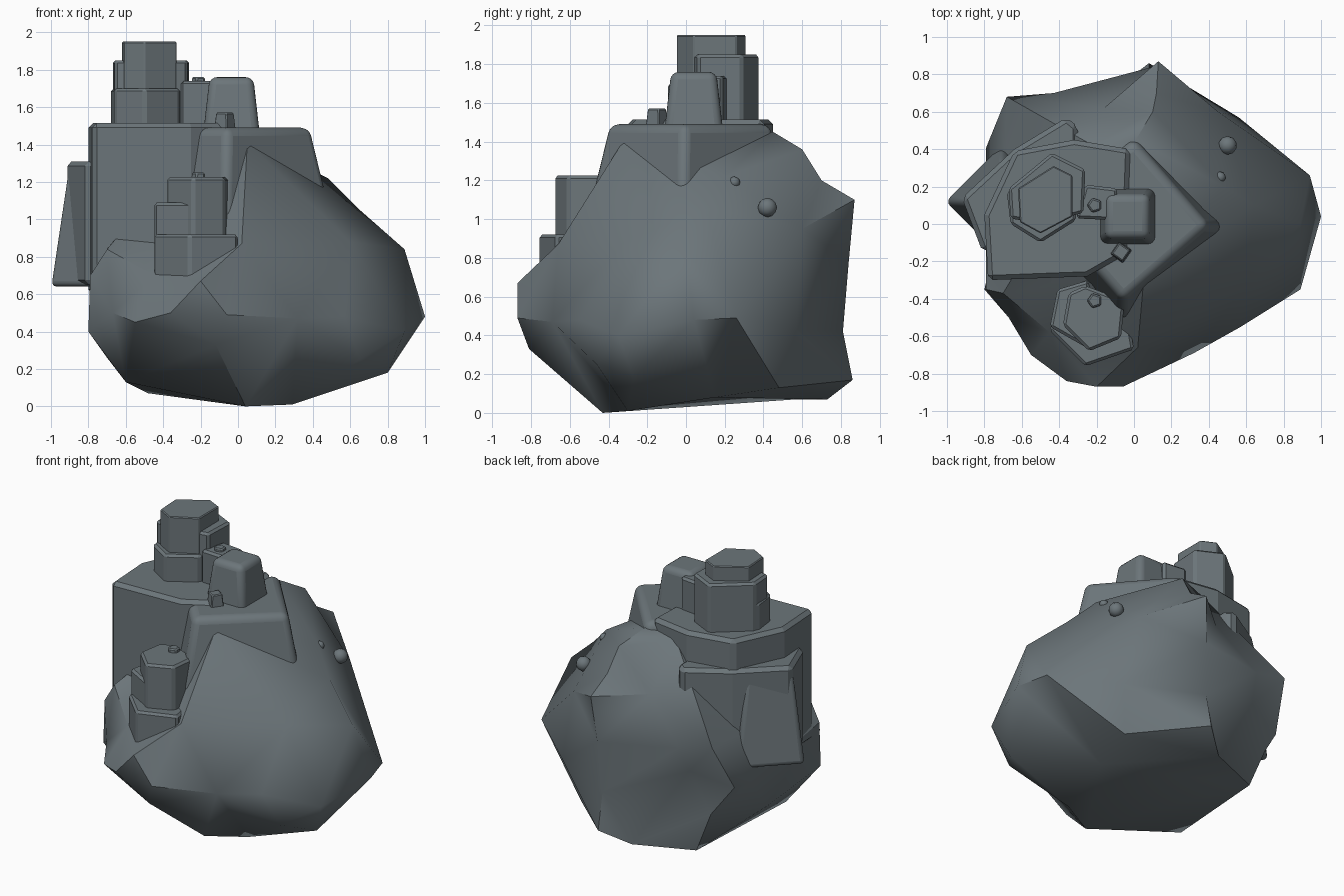
import bpy, bmesh, math
from mathutils import Vector, Matrix

if "Cube" in bpy.data.objects:
    bpy.data.objects.remove(bpy.data.objects["Cube"], do_unlink=True)

stone = bpy.data.materials.new("slate_grey")
stone.use_nodes = True
colour = (0.15, 0.18, 0.195, 1)
stone.diffuse_color = colour
stone.node_tree.nodes["Principled BSDF"].inputs["Base Color"].default_value = colour


def finish(name, bm, smooth_angle=None, bevel=0, segments=1):
    """Turn a bmesh into a named object with bevel and shading."""
    bmesh.ops.recalc_face_normals(bm, faces=bm.faces)
    mesh = bpy.data.meshes.new(name)
    bm.to_mesh(mesh)
    bm.free()
    mesh.materials.append(stone)
    obj = bpy.data.objects.new(name, mesh)
    bpy.context.collection.objects.link(obj)
    if bevel:
        mod = obj.modifiers.new("Bevel", "BEVEL")
        mod.width = bevel
        mod.segments = segments
        mod.limit_method = "ANGLE"
        mod.angle_limit = math.radians(40)
    if smooth_angle:
        bpy.ops.object.select_all(action="DESELECT")
        obj.select_set(True)
        bpy.context.view_layer.objects.active = obj
        bpy.ops.object.shade_smooth_by_angle(angle=math.radians(smooth_angle))
    return obj


def prism(name, outline, bottom, top, bevel=0.015):
    """Vertical prism with a chamfered rim from a plan outline."""
    bm = bmesh.new()
    rings = [[bm.verts.new((x, y, z)) for x, y in outline] for z in (bottom, top)]
    bm.faces.new(rings[0])
    bm.faces.new(rings[1])
    for i in range(len(outline)):
        j = (i + 1) % len(outline)
        bm.faces.new((rings[0][i], rings[0][j], rings[1][j], rings[1][i]))
    return finish(name, bm, bevel=bevel)


def frustum(name, centre, bottom, top, r_bottom, r_top, turn, sides=4,
            bevel=0.045, segments=4, smooth=45):
    """Tapered block standing between two heights."""
    bm = bmesh.new()
    place = Matrix.Translation((*centre, (bottom + top) / 2)) @ Matrix.Rotation(math.radians(turn), 4, "Z")
    bmesh.ops.create_cone(bm, cap_ends=True, segments=sides, radius1=r_bottom,
                          radius2=r_top, depth=top - bottom, matrix=place)
    return finish(name, bm, smooth, bevel, segments)


def rock(name, corners, core):
    """Craggy rock: corners are joined as seen from the core, so dents survive."""
    bm = bmesh.new()
    spots = [(bm.verts.new((Vector(c) - core).normalized()), c) for c in corners]
    bmesh.ops.convex_hull(bm, input=bm.verts)
    for vert, corner in spots:
        vert.co = corner
    return finish(name, bm, 42)


rock("boulder", [
    # underside
    (.04, -.43, 0), (.29, -.3, .01), (.4, .15, .08), (.48, .48, .13), (.08, .86, .17),
    (-.09, .73, .07), (-.48, .57, .07), (-.7, .1, .26), (-.6, -.25, .13),
    (.8, -.27, .18), (.65, -.46, .25),
    # girth
    (1, .04, .48), (.94, .26, .49), (.89, -.35, .4), (.89, 0, .84), (.32, -.69, .47),
    (.57, -.55, .48), (-.12, -.81, .33), (-.06, -.87, .49), (-.2, -.87, .67),
    (-.36, -.84, .5), (-.55, -.7, .45), (-.67, -.5, .5), (-.8, -.35, .4),
    (-.79, -.35, .7), (-.79, .41, .57), (-.74, .52, .56), (-.68, .68, .88),
    (-.46, .62, .64), (-.6, .58, .36), (-.43, .7, .82), (.1, .84, .78),
    (.08, .81, .42), (.13, .87, 1.1), (.56, .57, .43), (.45, .6, .95),
    # crown and front shelf
    (.64, .1, 1.06), (.6, -.32, .88), (.48, .2, 1.22), (.05, -.32, 1.41),
    (.12, .7, 1.2), (.1, .6, 1.36), (-.16, .62, 1.1), (.01, .45, 1.45),
    (-.22, .42, 1.42), (-.7, -.37, .84), (-.45, -.33, .84), (-.45, -.58, .7),
    (.02, -.66, .87),
], Vector((0, 0, .6)))

# Main keep and the ledge wrapped around its back
prism("main_keep", [(-.78, -.3), (-.8, .05), (-.64, .39), (-.32, .45), (-.02, .4),
                    (-.04, -.16), (-.25, -.28)], .6, 1.515, .025)
prism("back_ledge", [(-.81, -.15), (-.92, .14), (-.64, .4), (-.36, .57), (-.3, .52), (-.3, 0)],
      .65, 1.31, .025)
frustum("side_buttress", (-.7, .12), .64, 1.31, .31, .21, 0, bevel=.03)

# Stepped upper turret
prism("turret_base", [(-.68, .17), (-.5, .3), (-.31, .23), (-.31, .02), (-.5, -.1), (-.66, 0)], 1.48, 1.7)
prism("turret_middle", [(-.67, .19), (-.44, .38), (-.26, .29), (-.27, .06), (-.5, 0), (-.66, .03)], 1.48, 1.85)
prism("turret_top", [(-.62, .19), (-.43, .31), (-.33, .26), (-.33, .04), (-.5, -.05), (-.61, .01)], 1.6, 1.95, .006)

# Small annex beside the turret
prism("annex", [(-.31, .03), (-.26, .21), (-.09, .19), (-.09, .02)], 1.48, 1.74)

# Rounded shoulder block with chimney and little post
frustum("shoulder_block", (-.03, .02), 1.0, 1.49, .55, .43, -4)
frustum("chimney", (-.035, .04), 1.45, 1.76, .215, .165, 45, bevel=.04)
frustum("small_post", (-.07, -.15), 1.45, 1.57, .065, .05, 10, bevel=.006, segments=1, smooth=None)

# Front tower with two lower steps
prism("front_tower", [(-.38, -.54), (-.35, -.37), (-.26, -.33), (-.05, -.41), (-.07, -.61), (-.24, -.68)], .7, 1.225)
prism("front_step_upper", [(-.45, -.55), (-.41, -.35), (-.24, -.3), (-.22, -.68)], .66, 1.09)
prism("front_step_lower", [(-.45, -.57), (-.26, -.76), (0, -.67), (-.04, -.45), (-.4, -.4)], .66, .92)

# Five-sided roof knobs
for name, spot, height in (("annex_knob", (-.21, .1), 1.76), ("tower_knob", (-.21, -.41), 1.25)):
    frustum(name, spot, height - .05, height, .045, .04, 18, sides=5, bevel=.008, segments=1, smooth=None)

# Pebbles on the slope
for name, spot, size in (("pebble_low", (.5, .42, 1.06), .05), ("pebble_high", (.46, .25, 1.19), .03)):
    bm = bmesh.new()
    bmesh.ops.create_icosphere(bm, subdivisions=2, radius=size, matrix=Matrix.Translation(spot))
    finish(name, bm, 60)
